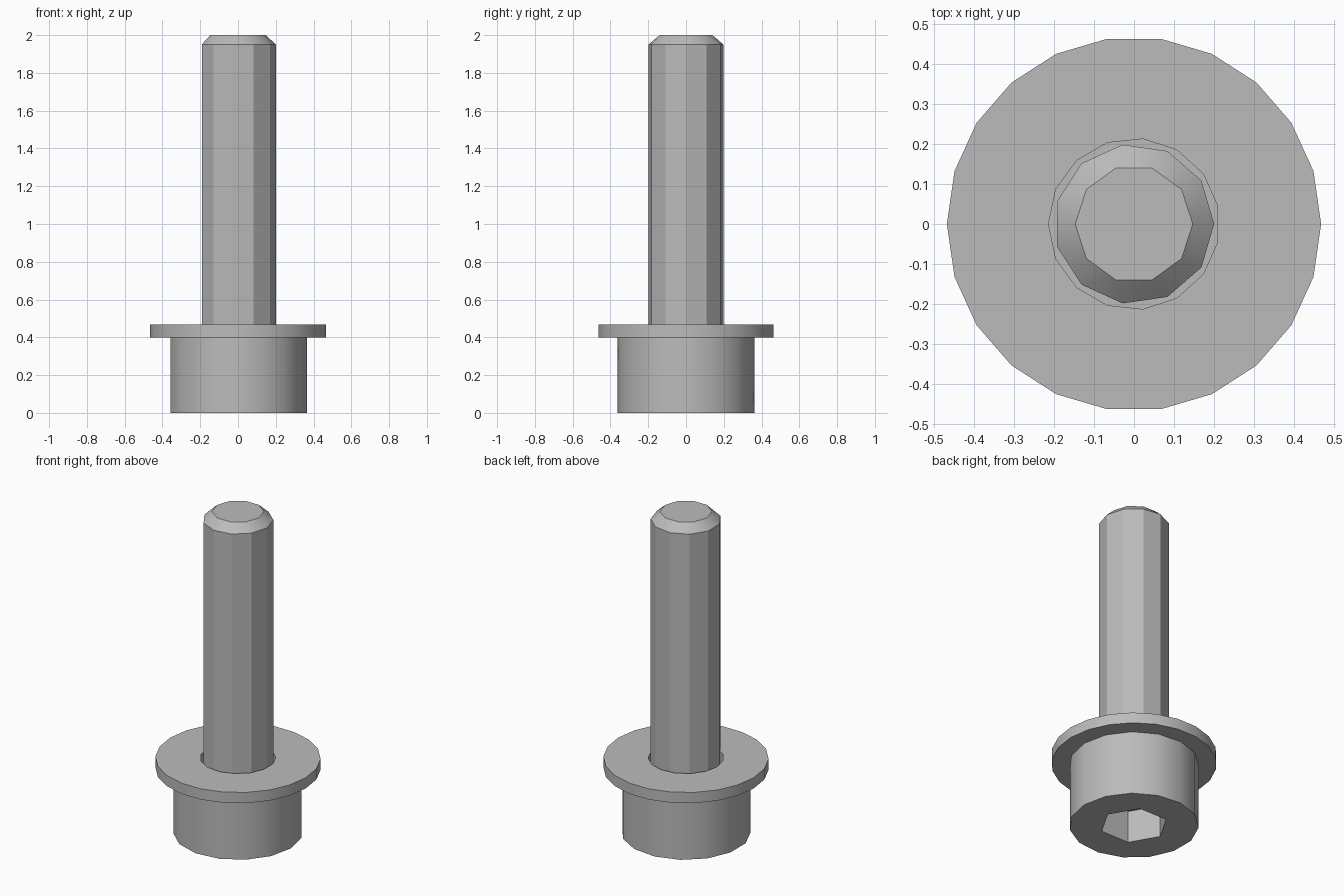
import bpy, bmesh
from math import cos, sin, pi, radians

cube = bpy.data.objects.get("Cube")
if cube:
    bpy.data.objects.remove(cube, do_unlink=True)

MM = 2 / 15  # one millimetre of a 15 mm long fastener

steel = bpy.data.materials.new("steel_grey")
steel.use_nodes = True
grey = (0.5, 0.5, 0.5, 1)
steel.diffuse_color = grey
steel.node_tree.nodes["Principled BSDF"].inputs["Base Color"].default_value = grey


def lathe(name, rings, closed=False):
    """Join rings of (sides, radius, height, start angle) given in millimetres."""
    bm = bmesh.new()
    loops = []
    for sides, radius, height, start in rings:
        verts = [bm.verts.new((radius * MM * cos(start + 2 * pi * i / sides),
                               radius * MM * sin(start + 2 * pi * i / sides),
                               height * MM)) for i in range(sides)]
        loops.append([bm.edges.new((verts[i - 1], verts[i])) for i in range(sides)])
        if not closed and len(loops) in (1, len(rings)):
            bm.faces.new(verts)
    pairs = list(zip(loops, loops[1:]))
    if closed:
        pairs.append((loops[-1], loops[0]))
    for a, b in pairs:
        bmesh.ops.bridge_loops(bm, edges=a + b)
    bmesh.ops.recalc_face_normals(bm, faces=bm.faces)
    mesh = bpy.data.meshes.new(name)
    bm.to_mesh(mesh)
    bm.free()
    mesh.materials.append(steel)
    obj = bpy.data.objects.new(name, mesh)
    bpy.context.collection.objects.link(obj)
    bpy.ops.object.select_all(action='DESELECT')
    obj.select_set(True)
    bpy.context.view_layer.objects.active = obj
    bpy.ops.object.shade_smooth_by_angle(angle=radians(30))
    return obj


# Screw: hex socket, round head, shank, chamfered tip
lathe("socket_screw", [
    (6, 1.443, 1.5, 0), (6, 1.443, 0, 0),
    (15, 2.74, 0, 0), (15, 2.74, 3, 0),
    (11, 1.5, 3, 0), (11, 1.5, 14.63, 0),
    (10, 1.1, 15, 0),
])

# Flat washer resting on the head
lathe("washer", [
    (22, 3.5, 3, 0), (22, 3.5, 3.5, 0),
    (15, 1.6, 3.5, pi), (15, 1.6, 3, pi),
], closed=True)
